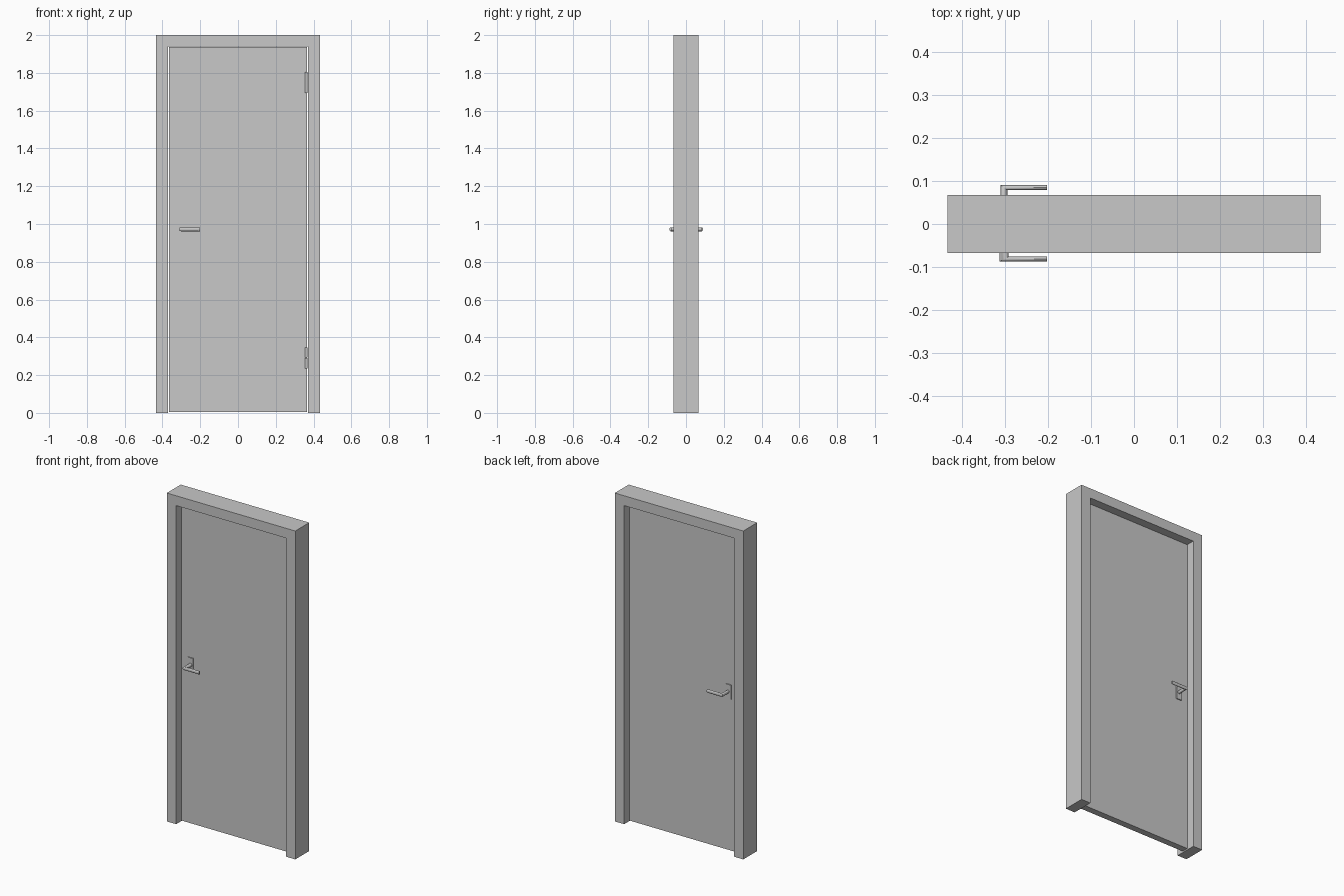
import bpy, bmesh, math

if "Cube" in bpy.data.objects:
    bpy.data.objects.remove(bpy.data.objects["Cube"])

# one flat grey for everything
grey = bpy.data.materials.new("plain grey")
grey.diffuse_color = (0.58, 0.58, 0.58, 1)
grey.use_nodes = True
grey.node_tree.nodes["Principled BSDF"].inputs["Base Color"].default_value = grey.diffuse_color


def finish(name, bm, smooth=False):
    bmesh.ops.recalc_face_normals(bm, faces=bm.faces[:])
    me = bpy.data.meshes.new(name)
    bm.to_mesh(me)
    bm.free()
    me.materials.append(grey)
    ob = bpy.data.objects.new(name, me)
    bpy.context.collection.objects.link(ob)
    if smooth:
        bpy.context.view_layer.objects.active = ob
        ob.select_set(True)
        bpy.ops.object.shade_smooth_by_angle(angle=math.radians(35))
        ob.select_set(False)
    return ob


def box(name, x0, x1, y0, y1, z0, z1):
    bm = bmesh.new()
    bmesh.ops.create_cube(bm, size=1)
    for v in bm.verts:
        v.co.x = x1 if v.co.x > 0 else x0
        v.co.y = y1 if v.co.y > 0 else y0
        v.co.z = z1 if v.co.z > 0 else z0
    return finish(name, bm)


# door frame: U-shaped profile extruded through its depth
W, D, H = 0.433, 0.067, 2.0
OPEN, TOP = 0.37, 1.94
outline = [(-W, 0), (-W, H), (W, H), (W, 0),
           (OPEN, 0), (OPEN, TOP), (-OPEN, TOP), (-OPEN, 0)]
bm = bmesh.new()
face = bm.faces.new([bm.verts.new((x, -D, z)) for x, z in outline])
ext = bmesh.ops.extrude_face_region(bm, geom=[face])
for v in ext["geom"]:
    if isinstance(v, bmesh.types.BMVert):
        v.co.y = D
finish("door_frame", bm)

# door leaf, centred in the depth of the frame
T = 0.02
box("door_leaf", -0.366, 0.366, -T, T, 0.005, 1.936)


# lever handle: rounded section swept along a mitred L
def lever(name, side, cx, wx, y_out, wy, sides=16):
    cy, cz, hz, tip = y_out - wy, 0.972, 0.0105, -0.202
    bm = bmesh.new()
    rings = [[], [], []]
    for i in range(sides):
        a = 2 * math.pi * i / sides
        c, z = math.cos(a), cz + hz * math.sin(a)
        across, out = cx - c * wx, cy + c * wy
        rings[0].append(bm.verts.new((across, side * T, z)))
        rings[1].append(bm.verts.new((across, side * out, z)))
        rings[2].append(bm.verts.new((tip, side * out, z)))
    for r0, r1 in zip(rings, rings[1:]):
        for i in range(sides):
            j = (i + 1) % sides
            bm.faces.new((r0[i], r0[j], r1[j], r1[i]))
    bm.faces.new(rings[0])
    bm.faces.new(rings[2])
    finish(name, bm, smooth=True)


lever("front_handle", -1, -0.302, 0.011, 0.0875, 0.006)
lever("back_handle", 1, -0.302, 0.008, 0.0905, 0.006)

# backing plates behind the handles
for label, s in (("front", -1), ("back", 1)):
    y0, y1 = sorted((s * T, s * (T + 0.006)))
    box(label + "_handle_plate", -0.322, -0.286, y0, y1, 0.928, 1.015)

# hinges: two knuckles each, on the front face at the right edge
for label, zc in (("upper", 1.749), ("lower", 0.291)):
    bm = bmesh.new()
    for s in (-1, 1):
        made = bmesh.ops.create_cone(bm, cap_ends=True, segments=16,
                                     radius1=0.0065, radius2=0.0065, depth=0.054)
        bmesh.ops.translate(bm, verts=made["verts"],
                            vec=(0.361, -T - 0.004, zc + s * 0.028))
    finish(label + "_hinge", bm, smooth=True)
